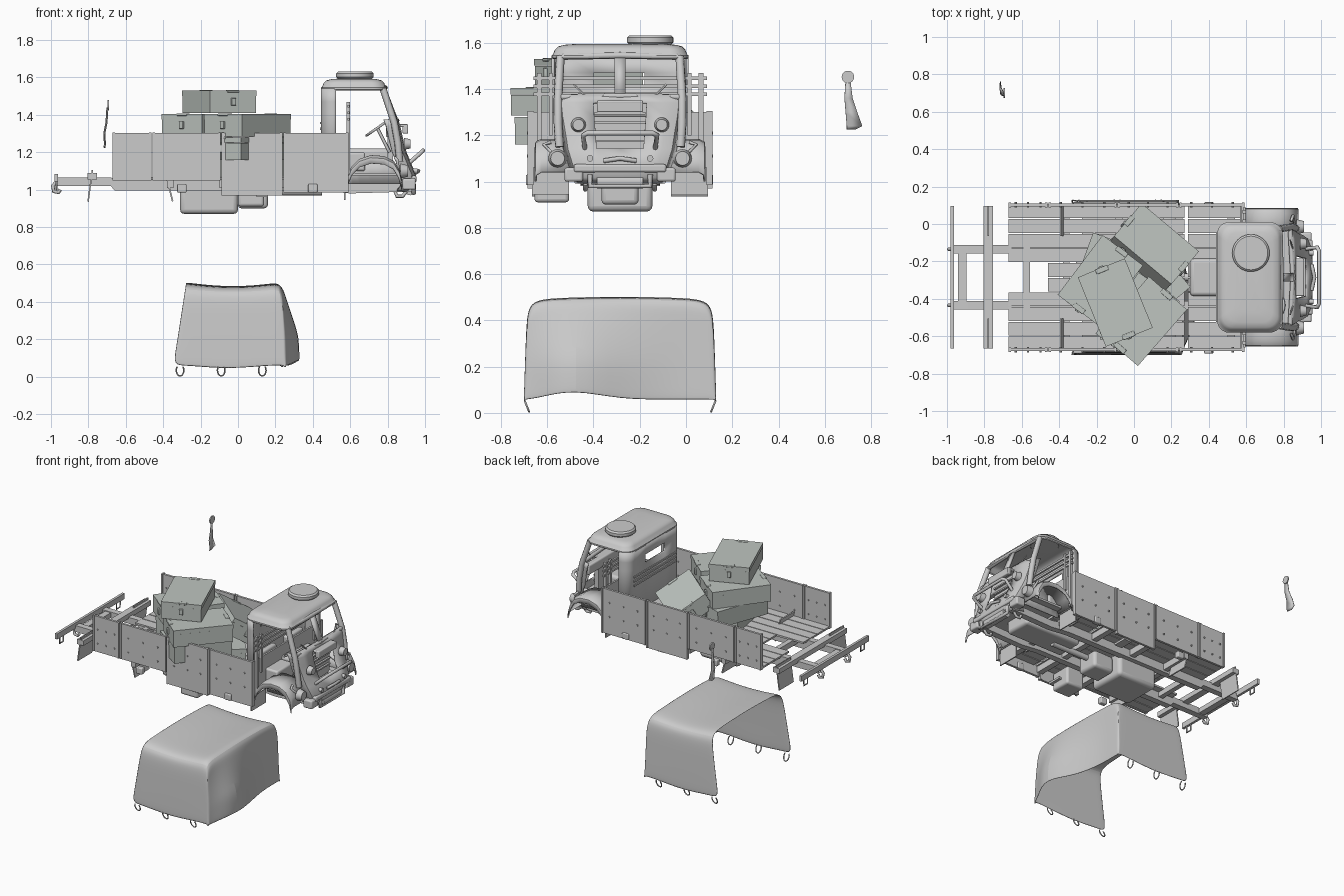
import bpy, bmesh, math
from mathutils import Matrix, Vector

if "Cube" in bpy.data.objects:
    bpy.data.objects.remove(bpy.data.objects["Cube"])

YC = -0.285                      # truck centre line
R = math.radians


def finish(name, bm, mat=None):
    bmesh.ops.recalc_face_normals(bm, faces=bm.faces[:])
    me = bpy.data.meshes.new(name)
    bm.to_mesh(me)
    bm.free()
    ob = bpy.data.objects.new(name, me)
    bpy.context.collection.objects.link(ob)
    if mat:
        me.materials.append(mat)
    return ob


def boxes(name, specs, M=Matrix(), bevel=0, mat=None):
    """specs: list of (x0,x1,y0,y1,z0,z1) joined in one object"""
    bm = bmesh.new()
    for x0, x1, y0, y1, z0, z1 in specs:
        T = Matrix.Translation(((x0 + x1) / 2, (y0 + y1) / 2, (z0 + z1) / 2))
        bmesh.ops.create_cube(bm, size=1, matrix=M @ T @ Matrix.Diagonal((x1 - x0, y1 - y0, z1 - z0, 1)))
    ob = finish(name, bm, mat)
    if bevel:
        m = ob.modifiers.new("bevel", 'BEVEL')
        m.width, m.segments = bevel, 3
    return ob


def disc(name, loc, r, depth, axis='X', r2=None, n=24):
    bm = bmesh.new()
    rot = {'X': Matrix.Rotation(R(90), 4, 'Y'), 'Y': Matrix.Rotation(R(90), 4, 'X'), 'Z': Matrix()}[axis]
    bmesh.ops.create_cone(bm, cap_ends=True, segments=n, radius1=r, radius2=r if r2 is None else r2,
                          depth=depth, matrix=Matrix.Translation(loc) @ rot)
    return finish(name, bm)


def tube(name, pts, r=0.008, cyclic=False):
    cu = bpy.data.curves.new(name, 'CURVE')
    cu.dimensions, cu.bevel_depth, cu.bevel_resolution, cu.use_fill_caps = '3D', r, 2, True
    sp = cu.splines.new('POLY')
    sp.points.add(len(pts) - 1)
    for p, q in zip(sp.points, pts):
        p.co = (*q, 1)
    sp.use_cyclic_u = cyclic
    ob = bpy.data.objects.new(name, cu)
    bpy.context.collection.objects.link(ob)
    return ob


def sheet(name, rows, thick=0, skip=lambda i, j: False, closed=False, cap=False):
    bm = bmesh.new()
    V = [[bm.verts.new(p) for p in r] for r in rows]
    n = len(rows[0])
    for i in range(len(V) - 1):
        for j in range(n if closed else n - 1):
            if not skip(i, j):
                k = (j + 1) % n
                bm.faces.new((V[i][j], V[i][k], V[i + 1][k], V[i + 1][j]))
    if cap:
        bm.faces.new(V[-1])
    ob = finish(name, bm)
    if thick:
        m = ob.modifiers.new("thick", 'SOLIDIFY')
        m.thickness, m.offset = thick, 0
    return ob


def round_rect(x0, x1, y0, y1, r, z, n=6):
    pts = []
    for cx, cy, a in ((x1 - r, y1 - r, 0), (x0 + r, y1 - r, 90), (x0 + r, y0 + r, 180), (x1 - r, y0 + r, 270)):
        pts += [(cx + r * math.cos(R(a + 90 * k / n)), cy + r * math.sin(R(a + 90 * k / n)), z) for k in range(n + 1)]
    return pts


# ---- chassis frame ----
for s in (-1, 1):
    y = YC + s * 0.15
    sheet("frame_rail", [[(x, yy, z) for yy, z in ((y - .022, b), (y + .022, b), (y + .022, t), (y - .022, t))]
          for x, b, t in ((-.97, 1.02, 1.065), (-.68, 1.02, 1.065), (-.66, .995, 1.06), (.45, .995, 1.055),
                          (.6, .98, 1.03), (.93, .99, 1.04))], closed=True)
    # mudflaps and side steps
    for x, z, tilt in ((-.79, 1.02, 8), (-.37, 1.02, -14), (.57, 1.03, 0)):
        boxes("mudflap", [(-.004, .004, -.08, .08, -.085, .085)],
              Matrix.Translation((x, YC + s * .3, z)) @ Matrix.Rotation(R(tilt), 4, 'Y'))
    boxes("side_step", [(.1, .16, YC + s * .33 - .05, YC + s * .33 + .05, .96, .975)])
    tube("rear_hook", [(-.965, y, 1.05), (-.99, y, 1.02), (-.985, y, .99), (-.96, y, .985), (-.95, y, 1.0)], .01)
    tube("front_hook", [(.87, y, 1.02), (.84, y, .99), (.85, y, .965), (.88, y, .965), (.9, y, .99)], .01)
    tube("rear_flap_ring", [(-.97, YC + s * .32 + d, 1.05 - e) for d, e in ((-.02, 0), (-.02, .05), (.02, .05), (.02, 0))], .005)
boxes("cross_members", [(x, x + w, YC - h, YC + h, z, z + t) for x, w, h, z, t in (
    (-.98, .018, .38, 1.045, .04), (-.805, .05, .38, 1.055, .035), (-.94, .045, .13, 1.025, .035), (-.59, .035, .16, 1.02, .04),
    (-.38, .035, .38, 1.01, .045), (-.1, .04, .38, 1.01, .045), (.22, .04, .38, 1.01, .045), (.5, .04, .38, 1.01, .045))])
boxes("side_storage_box", [(.0, .14, YC - .37, YC - .22, .91, 1.04)], bevel=.015)
boxes("centre_tank", [(-.31, .0, YC - .14, YC + .14, .87, 1.04)], bevel=.025)
boxes("gearbox", [(0, .16, YC - .08, YC + .08, .9, 1.02)], bevel=.02)
boxes("engine_block", [(.3, .75, YC - .1, YC + .1, .99, 1.1)], bevel=.02)
disc("drive_shaft", (.2, YC, .99), .02, .5)
disc("winch_drum", (.92, YC, 1.0), .03, .2, 'Y')

# ---- cargo bed ----
planks = []
for k in range(10):
    y = -.675 + k * .0785
    planks += [(-.46 if 3 < k < 6 else -.67, .27, y, y + .073, 1.055, 1.068), (.29, .58, y, y + .073, 1.055, 1.068)]
boxes("floor_planks", planks)
for s in (-1, 1):
    yo = YC + s * .387
    for x0, x1, z0 in ((-.67, -.463, 1.05), (-.457, -.093, 1.05), (-.087, .237, .97), (.243, .59, .985)):
        boxes("side_panel", [(x0, x1, yo - .008, yo + .008, z0, 1.303)])
        boxes("panel_posts", [(x0, x0 + .012, yo - .013, yo + .013, z0, 1.305), (x1 - .012, x1, yo - .013, yo + .013, z0, 1.305)])
        for z in (1.11, 1.21):
            for f in (.18, .5, .82):
                disc("panel_bolt", (x0 + (x1 - x0) * f, yo, z), .006, .03, 'Y', n=8)
    for x in (-.3, .4):
        boxes("latch_block", [(x - .025, x + .025, yo - .02, yo + .015, .985, 1.03)], bevel=.006)
    boxes("rack_post", [(.58, .6, YC + s * .35 - .01, YC + s * .35 + .01, 1.06, 1.47)])
    boxes("rack_post_outer", [(.58, .6, YC + s * .3 - .008, YC + s * .3 + .008, 1.2, 1.47)])
boxes("headboard", [(.575, .587, -.675, .105, 1.06, 1.3)])
boxes("headboard_slats", [(.585, .597, YC - .375, YC + .375, z, z + .014) for z in (1.37, 1.405, 1.44)])

# ---- cab shell ----
X0, X1, YA, YB = .45, .79, -.575, .005
sheet("cab_roof", [round_rect(X0 + i, X1 - i, YA + i, YB - i, .07 - i / 3, z) for i, z in (
    (.0, 1.53), (-.006, 1.535), (-.006, 1.545), (.0, 1.55), (.008, 1.57), (.022, 1.584), (.05, 1.591), (.1, 1.595))],
    closed=True, cap=True)
disc("roof_hatch", (.625, -.155, 1.612), .1, .04, 'Z', n=40).modifiers.new("bevel", 'BEVEL').width = .01
back = round_rect(X0, .8, YA, YB, .06, 0)[7:21]
back = [(.525, YB, 0)] + back[:7] + [(X0, -.18, 0), (X0, -.4, 0)] + back[7:] + [(.525, YA, 0)]
sheet("cab_back_wall", [[(x, y, z) for x, y, _ in back] for z in (1.04, 1.41, 1.47, 1.54)], .012,
      skip=lambda i, j: i == 1 and j == 8)
boxes("cab_back_ribs", [(.438, .452, YA + .05, YB - .05, z, z + .012) for z in (1.29, 1.32, 1.35)])
for s in (-1, 1):
    tube("front_pillar", [(.775, YC + s * .258, 1.54), (.815, YC + s * .265, 1.42), (.835, YC + s * .268, 1.36),
                          (.855, YC + s * .268, 1.25), (.865, YC + s * .262, 1.15)], .019)
    tube("windscreen_lower_rim", [(.835, YC + s * .26, 1.365), (.85, YC, 1.37)], .013)
    # fender: arched strip over the wheel, with inner skirt
    prof = [(.585, 1.06), (.61, 1.12), (.65, 1.16), (.71, 1.18), (.78, 1.175), (.83, 1.15), (.86, 1.1), (.875, 1.04)]
    sheet("front_fender", [[(x, YC + s * w, z - d) for w, d in ((.2, 0), (.34, 0), (.362, .012), (.365, .04))]
                           for x, z in prof], .01)
    sheet("fender_inner", [[(x, YC + s * .22, z) for x, z in prof], [(x, YC + s * .22, 1.03) for x, z in prof]], .008)
    disc("headlight", (.905, YC + s * .18, 1.245), .032, .035, r2=.024)
    disc("side_lamp", (.89, YC + s * .27, 1.1), .04, .04, r2=.03)
    disc("marker_lamp", (.88, YC + s * .13, 1.1), .014, .16, n=12)
    tube("lamp_bracket", [(.86, YC + s * .27, 1.1), (.85, YC + s * .33, 1.16), (.84, YC + s * .3, 1.17)], .008)
    boxes("bumper_end", [(.88, .95, YC + s * .2 - .04, YC + s * .2 + .04, 1.0, 1.06)], bevel=.01)
    tube("wiper", [(.85, YC + s * .15, 1.37), (.835, YC + s * .2, 1.42)], .004)
    boxes("seat", [(.53, .68, YC + s * .15 - .09, YC + s * .15 + .09, 1.1, 1.2),
                   (.51, .55, YC + s * .15 - .09, YC + s * .15 + .09, 1.18, 1.3)], bevel=.012)
sheet("centre_pillar", [[(.785, YC - .023, 1.54), (.785, YC + .023, 1.54)], [(.85, YC - .023, 1.37), (.85, YC + .023, 1.37)]], .015)
tube("windscreen_header", [(.78, YC - .25, 1.54), (.787, YC, 1.545), (.78, YC + .25, 1.54)], .014)

# nose: curved sheet with open grille
cols = ((-1, .07), (-.92, .02), (-.75, .006), (-.42, 0), (0, 0), (.42, 0), (.75, .006), (.92, .02), (1, .07))
sheet("cab_nose", [[(x - d, YC + f * w, z) for f, d in cols] for x, z, w in (
    (.85, 1.375, .275), (.862, 1.34, .272), (.875, 1.28, .265), (.895, 1.2, .25), (.92, 1.14, .24), (.945, 1.08, .22),
    (.94, 1.02, .2), (.92, .995, .19))], .012, skip=lambda i, j: 1 <= i <= 3 and 3 <= j <= 4)
boxes("grille_core", [(.8, .83, YC - .13, YC + .13, 1.1, 1.34)])
boxes("grille_bars", [(.84, .855, YC - .11, YC + .11, z, z + .01) for z in (1.17, 1.21, 1.25, 1.29)])
boxes("nose_flap", [(.8, .91, YC - .1, YC + .1, 1.335, 1.35), (.88, .91, YC - .1, YC + .1, 1.3, 1.345)], bevel=.006)
tube("guard_bar", [(.9, YC - .15, 1.13), (.98, YC - .16, 1.2), (.99, YC - .14, 1.21), (.99, YC + .14, 1.21),
                   (.98, YC + .16, 1.2), (.9, YC + .15, 1.13)], .011)
tube("tow_bar", [(.95, YC - .07, 1.09), (.965, YC, 1.1), (.95, YC + .07, 1.09)], .01)
boxes("front_bumper", [(.9, .955, YC - .2, YC + .2, 1.04, 1.075)], bevel=.01)
tube("winch_guard", [(.94, YC - .13, 1.03), (.94, YC - .13, .98), (.94, YC + .13, .98), (.94, YC + .13, 1.03)], .012)
# cab interior
boxes("cab_floor", [(.46, .87, YA + .02, YB - .02, 1.075, 1.09)])
boxes("engine_cover", [(.56, .82, YC - .06, YC + .06, 1.09, 1.22)], bevel=.02)
boxes("dashboard", [(.79, .835, YC - .25, YC + .25, 1.28, 1.35)], bevel=.01)
wheel = Matrix.Translation((.745, YC - .15, 1.33)) @ Matrix.Rotation(R(-35), 4, 'Y')
tube("steering_wheel", [wheel @ Vector((.07 * math.cos(a * R(15)), .07 * math.sin(a * R(15)), 0)) for a in range(24)], .007, True)
tube("steering_column", [(.745, YC - .15, 1.33), (.81, YC - .15, 1.2)], .009)

# ---- crates ----
green = bpy.data.materials.new("crate_green")
green.diffuse_color = (.52, .56, .53, 1)
green.use_nodes = True
green.node_tree.nodes["Principled BSDF"].inputs["Base Color"].default_value = green.diffuse_color
for x, y, z, yaw, tilt in ((-.1, -.42, 1.47, 22, 0), (-.18, -.3, 1.345, -37, 0), (.05, -.52, 1.345, -41, 0),
                           (.1, -.13, 1.255, 50, 32), (.02, -.5, 1.22, -35, 0), (-.16, -.28, 1.225, -20, 0),
                           (-.08, -.4, 1.13, 10, 0), (.07, -.27, 1.13, 40, 0)):
    M = Matrix.Translation((x, y, z)) @ Matrix.Rotation(R(yaw), 4, 'Z') @ Matrix.Rotation(R(tilt), 4, 'Y')
    boxes("crate", [(-.133, .133, -.198, .198, -.06, .03), (-.135, .135, -.2, .2, .031, .06)], M, mat=green)
    for s in (-1, 1):
        boxes("crate_latch", [(-.035, .035, s * .19 - .014, s * .19 + .014, .05, .063),
                              (-.013, .013, s * .2 - .01, s * .2 + .01, -.02, .02)], M, .004, green)

# ---- canvas cover: open at -x, draped end at +x with one bulging fold ----
def xl(z): return -.28 - .07 * (.5 - z) / .45
def xr(y, z): return .228 + .112 * min(1, max(0, (.5 - z) / .28)) * math.exp(-((y + .17) / .17) ** 2)
arch = [(-.413, .05), (-.41, .15), (-.405, .3), (-.4, .42), (-.385, .47), (-.34, .493), (-.2, .498), (0, .503)]
arch += [(-y, z) for y, z in arch[-2::-1]]
rows = []
for k in range(9):
    t = k / 8
    rows.append([(xl(z) + (xr(y, z) - xl(z)) * t, YC + y, z - .02 * math.sin(math.pi * t) * max(0, (z - .4) * 10)
                  + (.008 * math.cos(2 * math.pi * t) if z < .1 else 0)) for y, z in arch])
for k in range(1, 7):
    t = k / 6
    row = []
    for y, z in arch:
        low = .055 + .045 * math.exp(-((y + .22) / .1) ** 2)
        zz = z + (min(z, low) - z) * t
        row.append((xr(y, zz) + .002 * k, YC + y, zz))
    rows.append(row)
tarp = sheet("canvas_cover", rows, .006)
tarp.modifiers.new("smooth", 'SUBSURF').levels = 2
tarp.modifiers["smooth"].render_levels = 2
for s in (-1, 1):
    for x in (-.31, -.09, .13):
        tube("canvas_hook", [(x + .02 * math.cos(R(a)), YC + s * (.405 + .012 * math.sin(R(a))), .034 + .03 * math.sin(R(a)))
                             for a in range(140, 410, 20)], .004)

# ---- loose signal paddle ----
disc("paddle_disc", (-.695, .7, 1.452), .027, .008)
sheet("paddle_blade", [[(x, a, z), (x - .006, b, z)] for x, z, a, b in (
    (-.695, 1.44, .69, .71), (-.7, 1.36, .685, .72), (-.712, 1.3, .69, .74), (-.708, 1.24, .695, .762), (-.712, 1.225, .695, .73))], .005)

# smooth shading with sharp edges kept
bpy.ops.object.select_all(action='DESELECT')
for ob in bpy.context.collection.objects:
    if ob.type == 'MESH':
        ob.select_set(True)
        bpy.context.view_layer.objects.active = ob
bpy.ops.object.shade_smooth_by_angle(angle=R(35))
